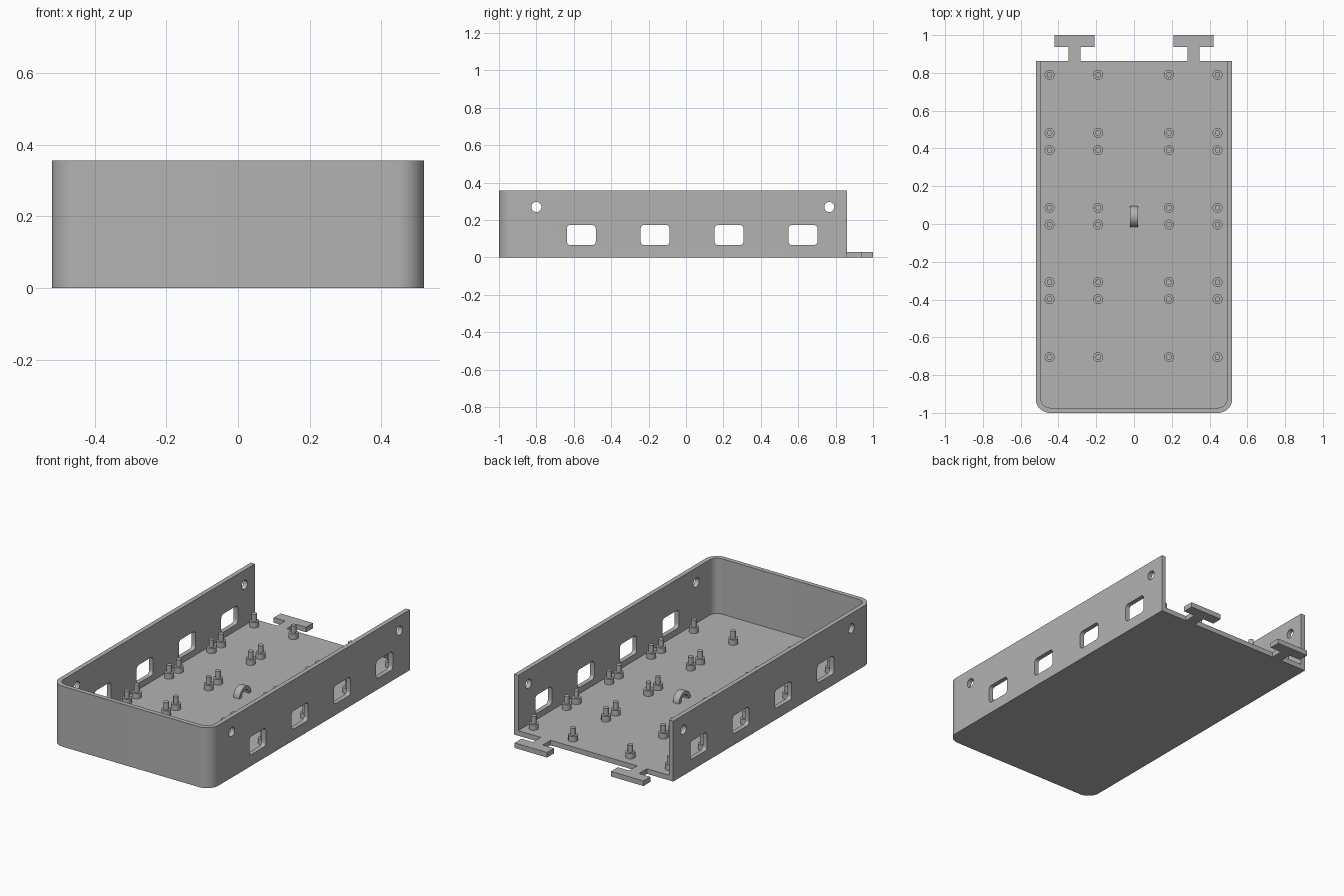
import bpy, bmesh
from math import sin, cos, pi
from mathutils import Vector

cube = bpy.data.objects.get("Cube")
if cube:
    bpy.data.objects.remove(cube, do_unlink=True)

grey = bpy.data.materials.new("plain grey")
grey.use_nodes = True
GREY = (0.45, 0.45, 0.45, 1)
grey.diffuse_color = GREY
grey.node_tree.nodes["Principled BSDF"].inputs["Base Color"].default_value = GREY

WIDTH, FRONT, BACK, HEIGHT = 1.04, -1.0, 0.862, 0.357
WALL, FLOOR, RADIUS = 0.027, 0.03, 0.075


def prism(name, points, lo, hi, axis="z"):
    """Extrude a 2D outline: (x, y) along z, or (y, z) along x."""
    bm = bmesh.new()
    place = (lambda a, b: (a, b, lo)) if axis == "z" else (lambda a, b: (lo, a, b))
    face = bm.faces.new([bm.verts.new(place(a, b)) for a, b in points])
    new = bmesh.ops.extrude_face_region(bm, geom=[face])["geom"]
    shift = Vector((0, 0, hi - lo)) if axis == "z" else Vector((hi - lo, 0, 0))
    bmesh.ops.translate(bm, vec=shift, verts=[v for v in new if isinstance(v, bmesh.types.BMVert)])
    bmesh.ops.recalc_face_normals(bm, faces=bm.faces)
    mesh = bpy.data.meshes.new(name)
    bm.to_mesh(mesh)
    bm.free()
    mesh.materials.append(grey)
    obj = bpy.data.objects.new(name, mesh)
    bpy.context.collection.objects.link(obj)
    return obj


def arc(ca, cb, r, start, end, steps):
    angles = [start + (end - start) * i / steps for i in range(steps + 1)]
    return [(ca + r * cos(t), cb + r * sin(t)) for t in angles]


def circle(ca, cb, r, sides=24):
    return arc(ca, cb, r, 0, 2 * pi, sides)[:-1]


def rounded_box(ca, cb, w, h, r):
    points = []
    for i, (sa, sb) in enumerate([(1, 1), (-1, 1), (-1, -1), (1, -1)]):
        points += arc(ca + sa * (w / 2 - r), cb + sb * (h / 2 - r), r, i * pi / 2, (i + 1) * pi / 2, 6)
    return points


def tray_outline(inset, back):
    """Outline with two rounded front corners and a square back."""
    side, r = WIDTH / 2 - inset, RADIUS - inset
    cy = FRONT + RADIUS
    return ([(side, back), (-side, back)]
            + arc(-side + r, cy, r, pi, 1.5 * pi, 14)
            + arc(side - r, cy, r, 1.5 * pi, 2 * pi, 14))


def smooth(obj):
    bpy.ops.object.select_all(action="DESELECT")
    obj.select_set(True)
    bpy.context.view_layer.objects.active = obj
    bpy.ops.object.shade_smooth_by_angle(angle=pi / 6)


# Tray: solid block, hollowed and open at the back
tray = prism("tray", tray_outline(0, BACK), 0, HEIGHT)
cutters = [prism("cavity_cutter", tray_outline(WALL, BACK + 0.2), FLOOR, HEIGHT + 0.2)]

# Side windows and round holes pass through both walls
for i in range(4):
    outline = rounded_box(-0.56 + i * 0.395, 0.12, 0.155, 0.108, 0.02)
    cutters.append(prism("window_cutter", outline, -1, 1, "x"))
for y in (-0.8, 0.766):
    cutters.append(prism("hole_cutter", circle(y, 0.27, 0.027), -1, 1, "x"))
for cutter in cutters:
    cut = tray.modifiers.new("cut", "BOOLEAN")
    cut.operation, cut.solver, cut.object = "DIFFERENCE", "EXACT", cutter

# Apply the cuts and drop the cutters
bpy.context.view_layer.update()
shape = bpy.data.meshes.new_from_object(tray.evaluated_get(bpy.context.evaluated_depsgraph_get()))
tray.modifiers.clear()
tray.data = shape
for cutter in cutters:
    bpy.data.objects.remove(cutter, do_unlink=True)
smooth(tray)

# T-shaped tabs on the back edge
for side, cx in (("right", -0.316), ("left", 0.314)):
    half = [(0.032, BACK), (0.032, 0.936), (0.106, 0.936), (0.106, 1.0)]
    outline = [(cx + x, y) for x, y in half] + [(cx - x, y) for x, y in reversed(half)]
    prism(side + "_tab", outline, 0, FLOOR)

# Stepped mounting pegs in rows
for y in (0.79, 0.482, 0.391, 0.086, -0.003, -0.308, -0.398, -0.705):
    for x in (-0.447, -0.19, 0.185, 0.442):
        smooth(prism("peg_base", circle(x, y, 0.026), FLOOR - 0.005, FLOOR + 0.032))
        smooth(prism("peg_pin", circle(x, y, 0.0145), FLOOR + 0.03, FLOOR + 0.075))

# Cable loop in the middle of the floor
loop = arc(0.04, FLOOR, 0.055, 0, pi, 20) + arc(0.04, FLOOR, 0.034, pi, 0, 20)
smooth(prism("cable_loop", loop, -0.02, 0.02, "x"))
